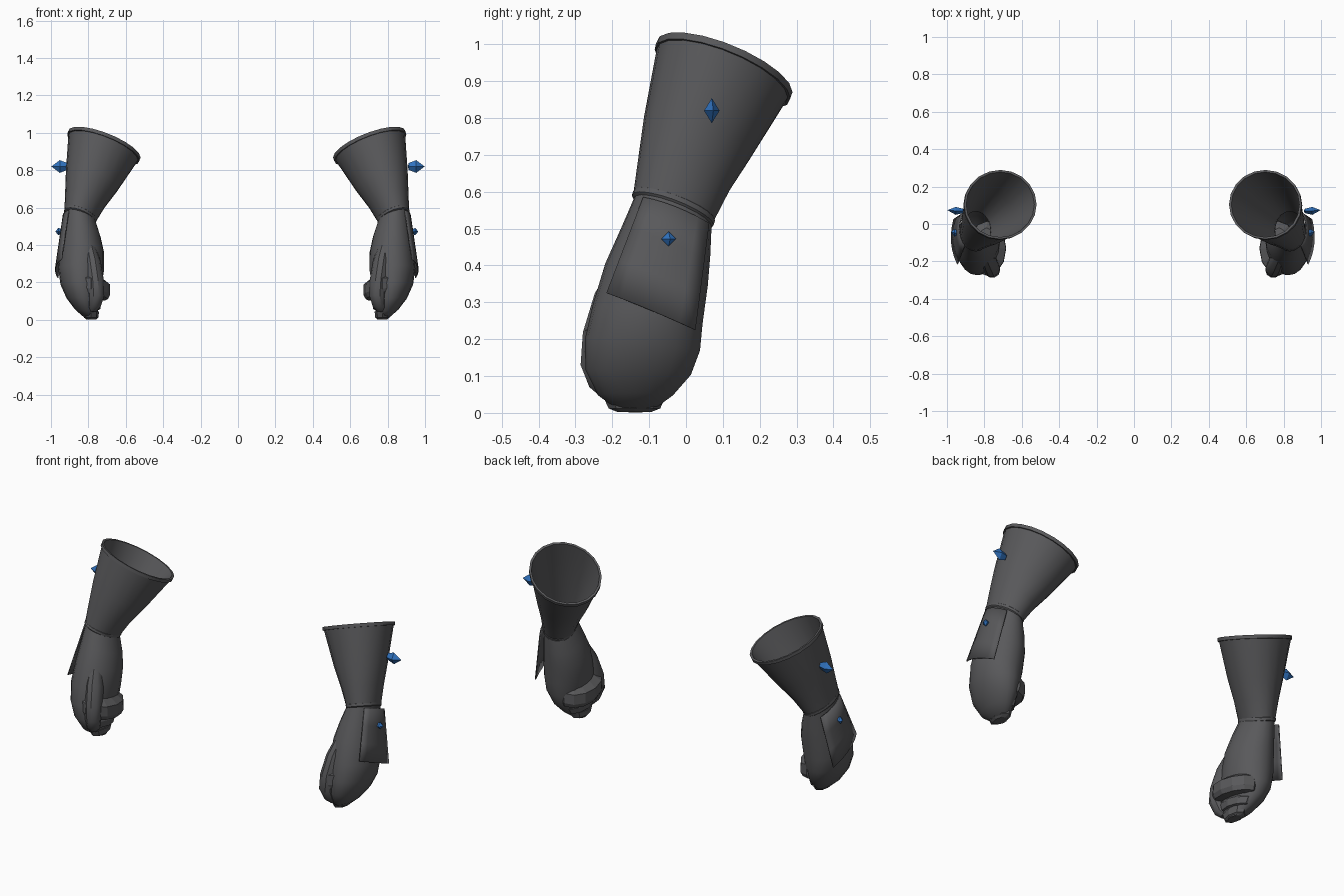
import bpy, bmesh, math
from mathutils import Vector

if "Cube" in bpy.data.objects:
    bpy.data.objects.remove(bpy.data.objects["Cube"])


def material(name, rgb):
    m = bpy.data.materials.new(name)
    m.diffuse_color = (*rgb, 1)
    m.use_nodes = True
    m.node_tree.nodes["Principled BSDF"].inputs["Base Color"].default_value = m.diffuse_color
    return m


GREY = material("dark_grey_metal", (0.10, 0.10, 0.105))
BLUE = material("blue_gem", (0.03, 0.17, 0.52))


def make(name, verts, faces, mat, side, shift, smooth=True, thick=0):
    """Mesh object; side -1 gives the mirrored left-hand copy."""
    off = shift if side < 0 else 0
    me = bpy.data.meshes.new(name)
    me.from_pydata([(side * (x + off), y, z) for x, y, z in verts], [], faces)
    bm = bmesh.new()
    bm.from_mesh(me)
    bmesh.ops.recalc_face_normals(bm, faces=bm.faces)
    bm.to_mesh(me)
    bm.free()
    me.materials.append(mat)
    ob = bpy.data.objects.new(name, me)
    bpy.context.collection.objects.link(ob)
    if thick:
        mod = ob.modifiers.new("thickness", 'SOLIDIFY')
        mod.thickness = thick
        mod.offset = 0
    if smooth:
        bpy.ops.object.select_all(action='DESELECT')
        ob.select_set(True)
        bpy.context.view_layer.objects.active = ob
        bpy.ops.object.shade_smooth_by_angle(angle=math.radians(35))
    return ob


def loft(name, sections, n, side, caps=(False, False), smooth=True):
    """Sections: centre x, y, z, radius x, y, then plane slope along x, y."""
    verts, faces = [], []
    for cx, cy, cz, rx, ry, sx, sy in sections:
        for i in range(n):
            a = 2 * math.pi * i / n
            dx, dy = rx * math.cos(a), ry * math.sin(a)
            verts.append((cx + dx, cy + dy, cz + sx * dx + sy * dy))
    for s in range(len(sections) - 1):
        for i in range(n):
            j = (i + 1) % n
            faces.append((s * n + i, s * n + j, s * n + n + j, s * n + n + i))
    if caps[0]:
        faces.append(tuple(range(n)))
    if caps[1]:
        k = (len(sections) - 1) * n
        faces.append(tuple(range(k, k + n)))
    return make(name, verts, faces, GREY, side, 0.013, smooth)


def gem(name, c, base, belly, length, side, shift):
    """Four-sided spike: blunt inner end, wide belly, pointed outer end."""
    verts = [(c[0] - length / 2, c[1], c[2])]
    for x, k in ((-length / 2 + 0.005, base), (0, 1)):
        for dy, dz in ((1, 0), (0, 1), (-1, 0), (0, -1)):
            verts.append((c[0] + x, c[1] + dy * k * belly[0], c[2] + dz * k * belly[1]))
    verts.append((c[0] + length / 2, c[1] + belly[0] * .2, c[2]))
    faces = []
    for i in range(4):
        j = (i + 1) % 4
        faces += [(0, 1 + i, 1 + j), (1 + i, 1 + j, 5 + j, 5 + i), (5 + i, 5 + j, 9)]
    make(name, verts, faces, BLUE, side, shift, False)


S = (0.355, -0.36)   # tilt of the cuff planes
for side, tag in ((1, "right"), (-1, "left")):
    # flared open cuff with a folded rim and an inner wall
    loft(tag + "_cuff", [
        (.832, -.035, .555, .083, .108, *S),
        (.803, -.005, .650, .108, .124, *S),
        (.767, .032, .750, .140, .146, *S),
        (.708, .098, .920, .186, .178, *S),
        (.707, .099, .920, .193, .184, *S),
        (.702, .104, .937, .194, .185, *S),
        (.702, .104, .937, .182, .174, *S),
        (.767, .032, .750, .134, .140, *S),
        (.832, -.035, .555, .077, .102, *S)], 20, side)

    # raised band where the cuff meets the hand
    loft(tag + "_wrist_band", [
        (.834, -.037, .545, .080, .104, *S),
        (.833, -.036, .550, .085, .111, *S),
        (.829, -.032, .562, .086, .111, *S),
        (.827, -.030, .566, .083, .106, *S)], 20, side)

    # forearm and closed fist
    loft(tag + "_hand", [
        (.832, -.032, .560, .080, .102, .30, -.38),
        (.823, -.055, .465, .101, .121, .20, -.30),
        (.820, -.080, .375, .116, .139, .10, -.22),
        (.826, -.104, .268, .122, .149, .05, -.17),
        (.826, -.118, .185, .110, .156, .03, -.10),
        (.815, -.130, .110, .088, .143, .05, -.05),
        (.797, -.137, .048, .060, .102, .10, 0),
        (.775, -.137, .006, .032, .045, .15, 0)], 20, side, (False, True))

    # curled finger ends on the palm side
    loft(tag + "_finger_curl", [
        (.775, -.130, .235, .055, .110, .15, -.12),
        (.772, -.130, .205, .100, .145, .15, -.12),
        (.772, -.130, .150, .102, .147, .15, -.12),
        (.775, -.130, .125, .092, .138, .15, -.12),
        (.785, -.130, .118, .060, .118, .15, -.12)],
        12, side, (True, True), False)
    loft(tag + "_finger_fold", [
        (.785, -.135, .110, .055, .112, 0, -.1),
        (.785, -.135, .092, .065, .118, 0, -.1),
        (.782, -.135, .058, .060, .100, 0, -.1),
        (.780, -.135, .050, .035, .080, 0, -.1)],
        10, side, (True, True), False)
    loft(tag + "_finger_knuckles", [
        (.775, -.140, .045, .045, .085, 0, 0),
        (.772, -.140, .012, .038, .070, 0, 0),
        (.772, -.140, .002, .025, .045, 0, 0)],
        8, side, (True, True), False)

    # thumb lying along the front inner edge
    loft(tag + "_thumb", [
        (.790, -.150, .430, .030, .030, 0, -.4),
        (.765, -.200, .310, .045, .050, 0, -.3),
        (.750, -.236, .210, .046, .046, 0, -.2),
        (.745, -.246, .130, .043, .042, 0, 0),
        (.755, -.228, .070, .034, .036, 0, 0),
        (.765, -.210, .045, .020, .024, 0, 0)],
        10, side, (True, True))

    # loose guard plate over the back of the hand
    top = [Vector(p) for p in ((.892, -.115, .585), (.921, -.03, .560), (.895, .062, .515))]
    low = [Vector(p) for p in ((.930, -.215, .325), (.962, -.10, .280), (.950, .025, .225))]
    cols, rows = 6, 3
    verts = []
    for r in range(rows + 1):
        a, b, c = [t.lerp(l, r / rows) for t, l in zip(top, low)]
        for k in range(cols + 1):
            u = k / cols
            # quadratic through the three guide points
            p = a * (2 * (u - .5) * (u - 1)) + b * (4 * u * (1 - u)) + c * (2 * u * (u - .5))
            verts.append(p)
    w = cols + 1
    faces = [(r * w + k, r * w + k + 1, (r + 1) * w + k + 1, (r + 1) * w + k)
             for r in range(rows) for k in range(cols)]
    make(tag + "_guard_plate", verts, faces, GREY, side, .013, True, .006)

    # blue gems on cuff and plate
    gem(tag + "_cuff_gem", (.953, .070, .820), .55, (.021, .034), .090, side, 0)
    gem(tag + "_plate_gem", (.947, -.047, .472), .7, (.02, .02), .034, side, .013)
